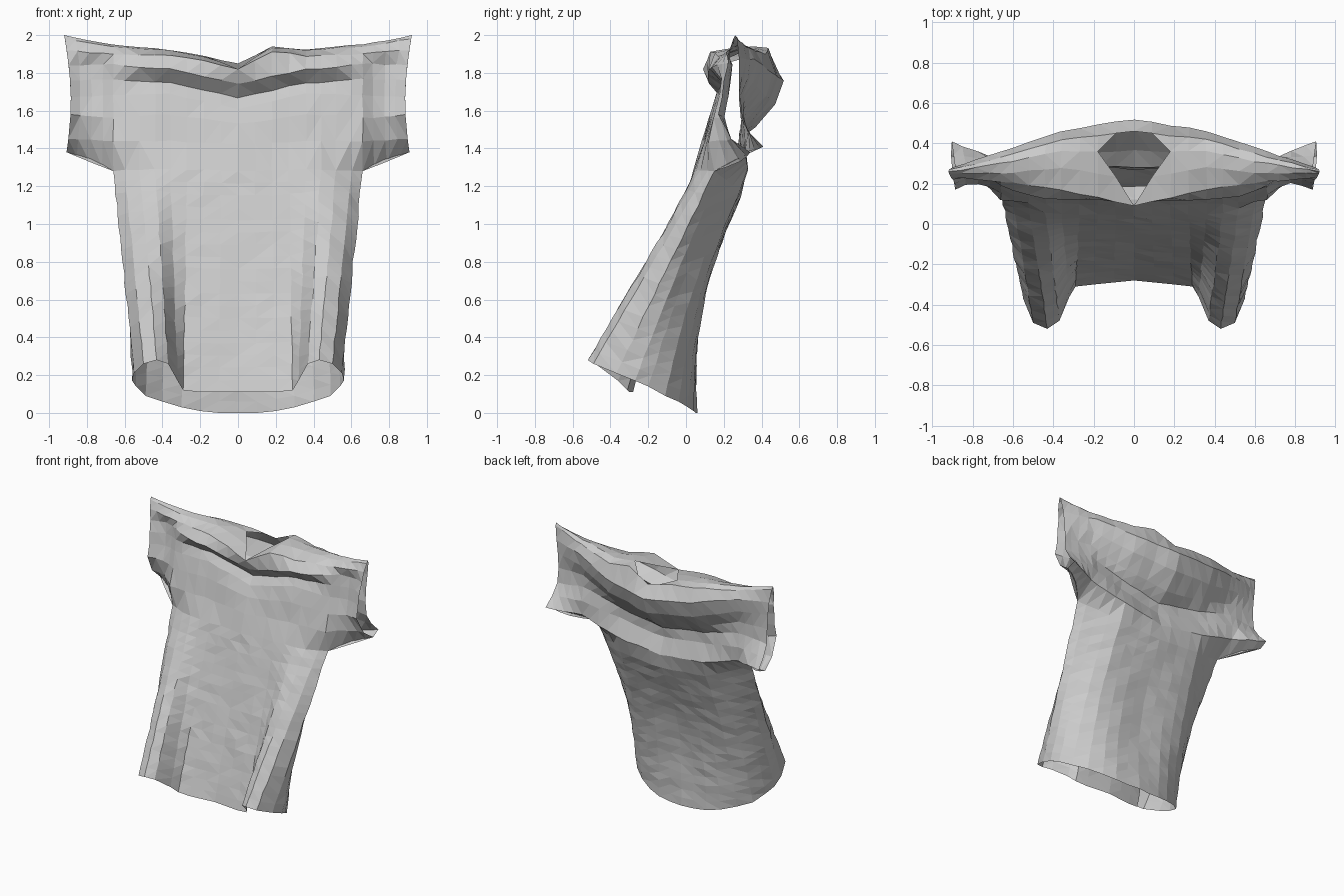
import bpy, bmesh, math, random
from mathutils import Vector

random.seed(4)
cube = bpy.data.objects.get("Cube")
if cube:
    bpy.data.objects.remove(cube)

# Cloth material
cloth = bpy.data.materials.new("light grey cloth")
cloth.use_nodes = True
grey = (0.6, 0.6, 0.6, 1)
cloth.diffuse_color = grey
cloth.node_tree.nodes["Principled BSDF"].inputs["Base Color"].default_value = grey

# Side-to-side stations; the armpit is where the sleeve separates from the body
stations = [0, .09, .18, .27, .36, .44, .52, .6, .66, .72, .79, .86, .92]
ARMPIT = 8
COLLAR_FRONT, COLLAR_BACK = 6, 9

# Cross-sections (y, z): up the chest, over the shoulder, down the back
centre = [(.04, 1.28), (.08, 1.42), (.11, 1.53), (.145, 1.61), (.19, 1.67), (.12, 1.74),
          (.09, 1.82), (.22, 1.83), (.36, 1.84), (.46, 1.85), (.52, 1.76), (.47, 1.63),
          (.37, 1.51), (.28, 1.45), (.27, 1.37), (.31, 1.25), (.29, 1.14)]
shoulder = [(.05, 1.29), (.1, 1.44), (.13, 1.58), (.16, 1.69), (.19, 1.75), (.12, 1.82),
            (.17, 1.89), (.28, 1.92), (.36, 1.92), (.42, 1.9), (.46, 1.8), (.42, 1.68),
            (.34, 1.57), (.29, 1.51), (.29, 1.43), (.33, 1.3), (.28, 1.17)]
armpit = [(.15, 1.28), (.12, 1.44), (.15, 1.56), (.18, 1.68), (.19, 1.77), (.19, 1.85),
          (.21, 1.9), (.25, 1.94), (.3, 1.95), (.33, 1.93), (.36, 1.87), (.34, 1.77),
          (.3, 1.68), (.3, 1.59), (.32, 1.49), (.31, 1.38), (.15, 1.28)]
cuff = [(.34, 1.38), (.24, 1.45), (.17, 1.58), (.19, 1.67), (.2, 1.76), (.22, 1.84),
        (.23, 1.92), (.25, 1.98), (.26, 2), (.27, 1.98), (.28, 1.88), (.28, 1.78),
        (.28, 1.67), (.29, 1.56), (.34, 1.48), (.41, 1.41), (.34, 1.38)]
keys = [(0, centre), (.36, shoulder), (.66, armpit), (.92, cuff)]

# Half of the hem, from front centre round the bulging fold to back centre
hem = [(0, -.28, .11), (.1, -.29, .11), (.2, -.3, .11), (.29, -.31, .12), (.32, -.36, .17),
       (.37, -.48, .26), (.43, -.52, .28), (.5, -.49, .26), (.55, -.37, .21), (.56, -.27, .17),
       (.54, -.2, .14), (.49, -.11, .09), (.4, -.04, .06), (.3, .01, .03), (.2, .04, .01),
       (.1, .05, 0), (0, .06, 0)]


def section(x, side):
    """Blend the neighbouring cross-sections at one station."""
    for (xa, a), (xb, b) in zip(keys, keys[1:]):
        if x <= xb:
            t = (x - xa) / (xb - xa)
            break
    sleeve = max(0, x - .66) / .26
    points = []
    for j, (p, q) in enumerate(zip(a, b)):
        on_chest = j < COLLAR_FRONT
        # the chest stays flat until close to the armpit
        blend = t * t if on_chest and b is armpit else t
        y, z = Vector(p).lerp(Vector(q), blend)
        # the sleeve front is drawn in between armpit and cuff
        if on_chest:
            y += .04 * math.sin(math.pi * sleeve)
        # the neckline stands up on the left and droops on the right
        if COLLAR_FRONT <= j <= COLLAR_BACK:
            lift = max(0, 1 - abs(x - .18) / .18)
            z += lift * (.06 if side > 0 else .01)
        # cuffs are pinched between shoulder tip and underarm
        pinch = .035 * sleeve * math.sin(math.pi * min(1, (2 - z) / .7))
        points.append(Vector((side * (x - pinch), y, z)))
    return points


# Diamond neck opening: cells left out, and cells cut to a triangle at one corner
NECK_OPEN = {(0, 7), (0, 8)}
NECK_CORNERS = {(0, 6): 3, (1, 7): 3, (1, 8): 0}


def add_grid(bm, rows, open_cells=(), corners={}):
    """Skin a grid of points with quads."""
    verts = [[bm.verts.new(p) for p in row] for row in rows]
    for i in range(len(rows) - 1):
        for j in range(len(rows[i]) - 1):
            if (i, j) in open_cells:
                continue
            quad = [verts[i][j], verts[i + 1][j], verts[i + 1][j + 1], verts[i][j + 1]]
            if (i, j) in corners:
                quad.pop(corners[i, j])
            bm.faces.new(quad)


bm = bmesh.new()
ROWS = 18
for side in (1, -1):
    # Yoke and sleeve
    yoke = [section(x, side) for x in stations]
    add_grid(bm, yoke, NECK_OPEN, NECK_CORNERS)

    # Body, hanging from the lower edge of the yoke to the hem
    front = [column[0] for column in yoke[:ARMPIT + 1]]
    back = [column[-1] for column in yoke[:ARMPIT]]
    chest = front + back[::-1]
    body = []
    for r in range(ROWS + 1):
        t = r / ROWS
        row = []
        for k, (top, low) in enumerate(zip(chest, hem)):
            p = top.lerp(Vector((side * low[0], low[1], low[2])), t)
            bow = math.sin(math.pi * t)
            p.y -= .09 * bow * max(0, k - ARMPIT) / ARMPIT
            row.append(p)
        body.append(row)
    add_grid(bm, body)

# Weld the halves, crumple the cloth slightly and facet it
bmesh.ops.remove_doubles(bm, verts=bm.verts, dist=.002)
loose = [v for v in bm.verts if not v.link_faces]
bmesh.ops.delete(bm, geom=loose, context="VERTS")
for v in bm.verts:
    if not v.is_boundary:
        v.co += Vector([random.uniform(-.004, .004) for axis in range(3)])
bmesh.ops.recalc_face_normals(bm, faces=bm.faces)
bmesh.ops.triangulate(bm, faces=bm.faces)

mesh = bpy.data.meshes.new("shirt")
bm.to_mesh(mesh)
bm.free()
mesh.materials.append(cloth)
shirt = bpy.data.objects.new("shirt", mesh)
bpy.context.collection.objects.link(shirt)
